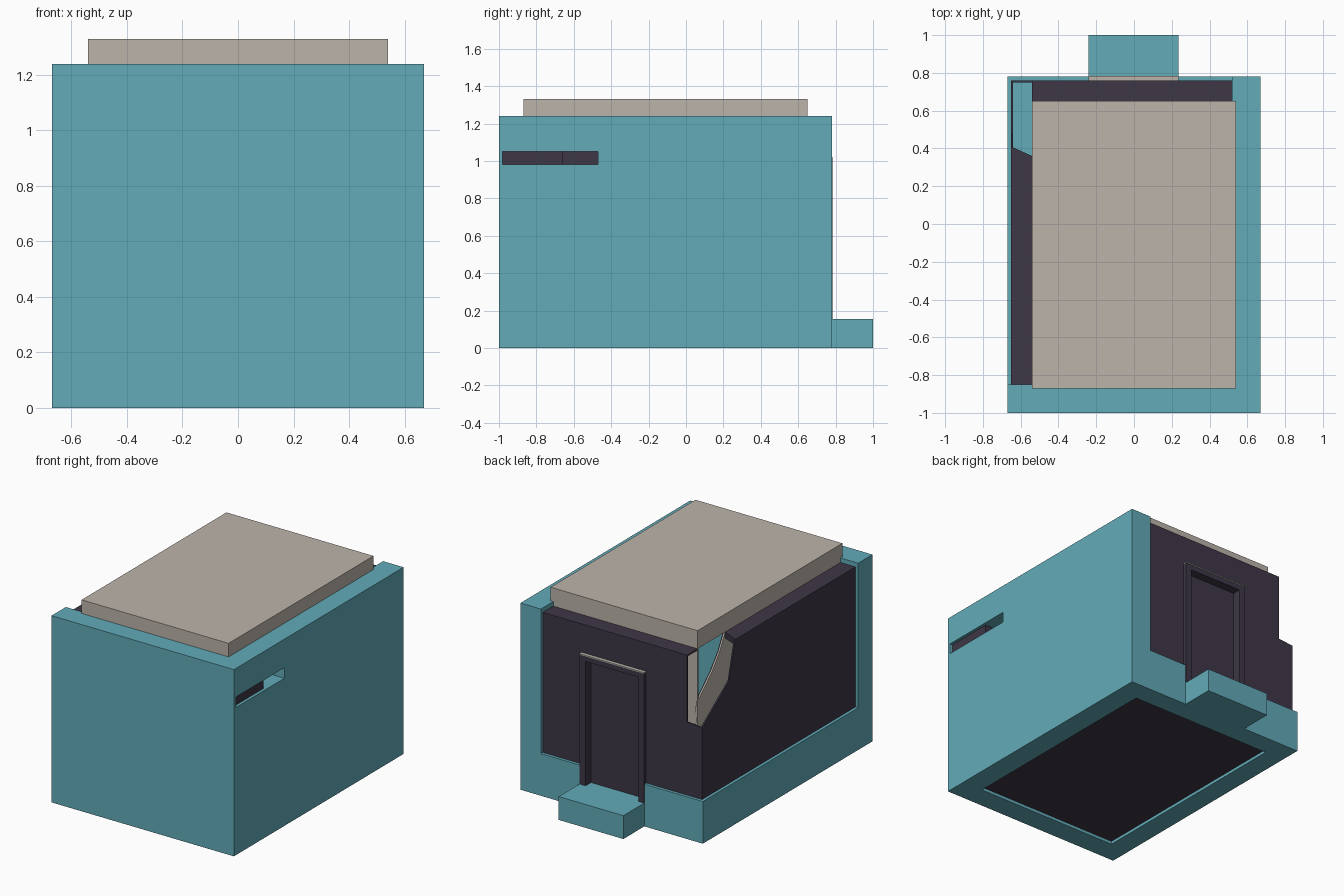
import bpy, bmesh

if "Cube" in bpy.data.objects:
    bpy.data.objects.remove(bpy.data.objects["Cube"])


def material(name, rgb):
    m = bpy.data.materials.new(name)
    m.diffuse_color = (*rgb, 1)
    m.use_nodes = True
    m.node_tree.nodes["Principled BSDF"].inputs["Base Color"].default_value = m.diffuse_color
    return m


TEAL = material("teal", (0.122, 0.407, 0.485))
TAN = material("tan", (0.503, 0.456, 0.402))
DARK = material("dark_plum", (0.047, 0.038, 0.061))


def finish(name, bm, mat):
    bmesh.ops.recalc_face_normals(bm, faces=bm.faces)
    me = bpy.data.meshes.new(name)
    bm.to_mesh(me)
    bm.free()
    me.materials.append(mat)
    ob = bpy.data.objects.new(name, me)
    bpy.context.collection.objects.link(ob)
    return ob


def prism(name, mat, axis, pts, lo, hi):
    """Extrude a flat profile along an axis; pts hold the other two coordinates in order."""
    bm = bmesh.new()

    def place(p, d):
        c = list(p)
        c.insert("xyz".index(axis), d)
        return bm.verts.new(c)

    face = bm.faces.new([place(p, lo) for p in pts])
    res = bmesh.ops.extrude_face_region(bm, geom=[face])
    for v in res["geom"]:
        if isinstance(v, bmesh.types.BMVert):
            v.co["xyz".index(axis)] = hi
    return finish(name, bm, mat)


def boxes(name, mat, *dims):
    """One object made of boxes given as x0, x1, y0, y1, z0, z1."""
    bm = bmesh.new()
    for x0, x1, y0, y1, z0, z1 in dims:
        for v in bmesh.ops.create_cube(bm, size=1)["verts"]:
            v.co = (x1 if v.co.x > 0 else x0,
                    y1 if v.co.y > 0 else y0,
                    z1 if v.co.z > 0 else z0)
    return finish(name, bm, mat)


# Teal outer shell: two full walls and a low plinth on the open sides
boxes("front_wall", TEAL, (-0.67, 0.52, -1, -0.85, 0, 1.24))
boxes("right_wall", TEAL,
      (0.52, 0.67, -1, 0.78, 0, 0.98),
      (0.52, 0.67, -1, 0.78, 1.05, 1.24),
      (0.52, 0.67, -1, -0.98, 0.98, 1.05),
      (0.52, 0.67, -0.47, 0.78, 0.98, 1.05))
boxes("left_plinth", TEAL, (-0.67, -0.53, -0.85, 0.64, 0, 0.28))
boxes("back_plinth", TEAL,
      (-0.67, -0.24, 0.64, 0.78, 0, 0.28),
      (0.235, 0.52, 0.64, 0.78, 0, 0.28))
boxes("door_step", TEAL, (-0.24, 0.235, 0.64, 1.0, 0, 0.155))

# Dark filling in the front part of the wall slot; the rest is an opening
boxes("slot_panel", DARK, (0.53, 0.65, -0.98, -0.66, 0.98, 1.05))

# Dark outer skin of the room, broken open at the back left corner
prism("left_skin", DARK, "x",
      [(-0.85, 0.27), (0.76, 0.27), (0.76, 0.756), (0.477, 0.96),
       (0.425, 1.16), (0.41, 1.21), (-0.85, 1.21)], -0.65, -0.64)
prism("back_skin", DARK, "y",
      [(-0.65, 0.155), (-0.65, 0.756), (-0.54, 0.765), (-0.54, 1.21),
       (0.52, 1.21), (0.52, 0.155), (0.19, 0.155), (0.19, 0.98),
       (-0.2, 0.98), (-0.2, 0.155)], 0.75, 0.76)
prism("left_wall_top", DARK, "z",
      [(-0.65, -0.85), (-0.54, -0.85), (-0.54, 0.36), (-0.65, 0.41)], 1.17, 1.21)
boxes("back_wall_top", DARK, (-0.54, 0.52, 0.65, 0.76, 1.2, 1.21))

# Tan lining behind the skin, dark on the room side
breach = [(-0.85, 0.02), (0.65, 0.02), (0.65, 0.86), (0.5, 1.0),
          (0.42, 1.1), (0.36, 1.21), (-0.85, 1.21)]
prism("left_lining", TAN, "x", breach, -0.54, -0.532)
prism("left_room_side", DARK, "x", breach, -0.532, -0.525)
boxes("back_lining", TAN, (-0.54, 0.52, 0.642, 0.65, 0.02, 1.21))
boxes("back_room_side", DARK, (-0.532, 0.52, 0.635, 0.642, 0.02, 1.21))
boxes("floor", DARK, (-0.53, 0.52, -0.85, 0.64, 0.02, 0.04))

# Door set back in a frame with a tan cap
prism("door_frame", DARK, "y",
      [(-0.24, 0.155), (-0.24, 1.015), (0.235, 1.015), (0.235, 0.155),
       (0.19, 0.155), (0.19, 0.98), (-0.2, 0.98), (-0.2, 0.155)], 0.71, 0.782)
boxes("door_frame_cap", TAN, (-0.24, 0.235, 0.755, 0.784, 1.015, 1.022))
boxes("door", DARK, (-0.2, 0.19, 0.7, 0.725, 0.155, 0.98))

# Roof slab
boxes("roof_slab", TAN, (-0.54, 0.54, -0.87, 0.65, 1.21, 1.33))
